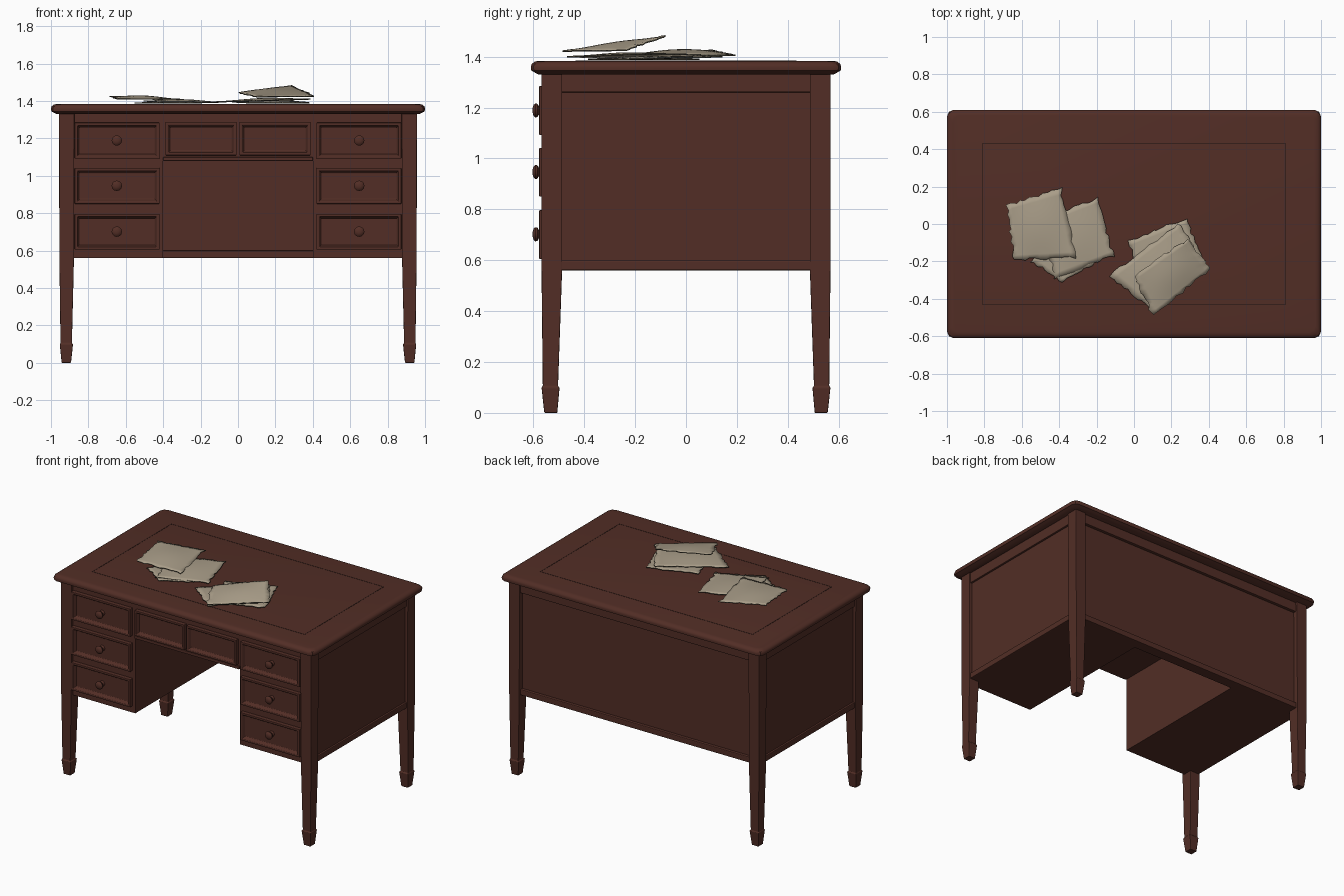
import bpy, bmesh, math, random
from mathutils import Vector

random.seed(4)
if "Cube" in bpy.data.objects:
    bpy.data.objects.remove(bpy.data.objects["Cube"], do_unlink=True)


def material(name, rgb):
    m = bpy.data.materials.new(name)
    m.use_nodes = True
    col = (*rgb, 1)
    m.diffuse_color = col
    bsdf = m.node_tree.nodes["Principled BSDF"]
    bsdf.inputs["Base Color"].default_value = col
    bsdf.inputs["Roughness"].default_value = 0.7
    return m


WOOD = material("mahogany wood", (0.085, 0.027, 0.019))
DARK = material("dark groove", (0.035, 0.013, 0.010))
PAPER = material("aged paper", (0.40, 0.34, 0.25))
EDGE = material("paper edge", (0.07, 0.065, 0.045))


def finish(name, bm, mats, bevel=0, smooth=False):
    bmesh.ops.recalc_face_normals(bm, faces=bm.faces)
    me = bpy.data.meshes.new(name)
    bm.to_mesh(me)
    bm.free()
    ob = bpy.data.objects.new(name, me)
    bpy.context.collection.objects.link(ob)
    for m in mats:
        me.materials.append(m)
    if bevel:
        mod = ob.modifiers.new("soft edges", "BEVEL")
        mod.width, mod.segments = bevel, 2
    if smooth:
        bpy.ops.object.select_all(action="DESELECT")
        ob.select_set(True)
        bpy.context.view_layer.objects.active = ob
        bpy.ops.object.shade_smooth_by_angle(angle=math.radians(35))
    return ob


def box_mesh(x, y, z):
    bm = bmesh.new()
    bmesh.ops.create_cube(bm, size=1)
    for v in bm.verts:
        v.co = Vector([(lo + hi) / 2 + c * abs(hi - lo)
                       for c, (lo, hi) in zip(v.co, (x, y, z))])
    return bm


def box(name, x, y, z, mat=WOOD, bevel=0):
    return finish(name, box_mesh(x, y, z), [mat], bevel)


def loft(name, rings, smooth=False):
    """Skin a stack of equal-length point rings and cap both ends."""
    bm = bmesh.new()
    loops = [[bm.verts.new(p) for p in ring] for ring in rings]
    for a, b in zip(loops, loops[1:]):
        for i in range(len(a)):
            j = (i + 1) % len(a)
            bm.faces.new((a[i], a[j], b[j], b[i]))
    bm.faces.new(loops[0])
    bm.faces.new(loops[-1])
    return finish(name, bm, [WOOD], 0, smooth)


# Table top: moulded edge, clipped corners
def top_ring(inset, z, clip=0.035):
    x, y = 1.0 - inset, 0.61 - inset
    quarter = [(x, y - clip), (x - clip * 0.3, y - clip * 0.3), (x - clip, y)]
    pts = quarter + [(-a, b) for a, b in reversed(quarter)]
    pts += [(-a, -b) for a, b in quarter] + [(a, -b) for a, b in reversed(quarter)]
    return [(a, b, z) for a, b in pts]


loft("table_top", [top_ring(i, z) for i, z in (
    (0.03, 1.33), (0.012, 1.34), (0.002, 1.345), (0, 1.36),
    (0.004, 1.372), (0.016, 1.381), (0.03, 1.384))], smooth=True)
for s in (-1, 1):
    box("top_groove_side", (s * 0.808, s * 0.814), (-0.43, 0.43), (1.38, 1.385), DARK)
    box("top_groove_end", (-0.814, 0.814), (s * 0.428, s * 0.434), (1.38, 1.385), DARK)

# Tapered legs with pointed feet: height, inner x, outer x, inner y, outer y
LEG = ((0, 0.893, 0.943, 0.506, 0.557), (0.10, 0.882, 0.953, 0.497, 0.568),
       (0.105, 0.888, 0.949, 0.503, 0.563), (0.56, 0.877, 0.955, 0.487, 0.568),
       (1.335, 0.875, 0.957, 0.487, 0.568))
for sx in (-1, 1):
    for sy in (-1, 1):
        leg = loft("back_leg" if sy > 0 else "front_leg",
                   [[(sx * x, sy * y, z) for x, y in ((a, c), (b, c), (b, d), (a, d))]
                    for z, a, b, c, d in LEG])
        mod = leg.modifiers.new("soft edges", "BEVEL")
        mod.width, mod.segments = 0.006, 2


# Sunk drawer front
def drawer(name, x, z):
    bm = box_mesh(x, (-0.577, -0.53), z)
    front = min(bm.faces, key=lambda f: f.calc_center_median().y)
    bmesh.ops.inset_region(bm, faces=[front], thickness=0.02)
    bmesh.ops.inset_region(bm, faces=[front], thickness=0.016, depth=-0.022)
    finish(name, bm, [WOOD], 0.003)


# Turned knob: distance forward and radius
def knob(x, z):
    profile = ((-0.55, 0.02), (-0.562, 0.018), (-0.568, 0.014), (-0.578, 0.016),
               (-0.584, 0.026), (-0.592, 0.028), (-0.599, 0.022), (-0.603, 0.009))
    loft("drawer_knob", [[(x + r * math.cos(t * math.tau / 12), y,
                           z + r * math.sin(t * math.tau / 12)) for t in range(12)]
                         for y, r in profile], smooth=True)


# Pedestals, side frames and stacked drawers
for s in (-1, 1):
    box("pedestal", (s * 0.40, s * 0.935), (-0.55, 0.535), (0.56, 1.335))
    box("side_top_rail", (s * 0.92, s * 0.948), (-0.5, 0.5), (1.26, 1.335), bevel=0.005)
    box("side_bottom_rail", (s * 0.92, s * 0.948), (-0.5, 0.5), (0.56, 0.60), bevel=0.005)
    for z in (0.605, 0.85, 1.092):
        drawer("side_drawer", (s * 0.42, s * 0.873), (z, z + 0.192))
        knob(s * 0.648, z + 0.097)
    drawer("centre_drawer", (s * 0.008, s * 0.388), (1.11, 1.285))

# Knee space: drawer case above, closed panel behind
box("centre_case", (-0.41, 0.41), (-0.55, 0.535), (1.08, 1.335))
box("apron_lip", (-0.40, 0.40), (-0.56, -0.53), (1.08, 1.10), bevel=0.003)
box("back_panel", (-0.41, 0.41), (0.50, 0.535), (0.56, 1.10))
box("back_top_rail", (-0.885, 0.885), (0.52, 0.555), (1.265, 1.335), bevel=0.005)
box("back_bottom_rail", (-0.885, 0.885), (0.48, 0.555), (0.56, 0.60), bevel=0.005)


# Ragged, slightly curled paper sheet spanning four corners
def sheet(corners, bow):
    n = 12
    a, b, c, d = (Vector(p) for p in corners)
    bm = bmesh.new()
    grid = []
    for i in range(n + 1):
        row = []
        for j in range(n + 1):
            u, v = i / n, j / n
            p = a.lerp(b, u).lerp(d.lerp(c, u), v)
            p.z += bow * math.sin(math.pi * u) * math.sin(math.pi * v)
            if i in (0, n) or j in (0, n):
                p.x += random.uniform(-0.008, 0.008)
                p.y += random.uniform(-0.008, 0.008)
            row.append(bm.verts.new(p))
        grid.append(row)
    for i in range(n):
        for j in range(n):
            bm.faces.new((grid[i][j], grid[i + 1][j], grid[i + 1][j + 1], grid[i][j + 1]))
    ob = finish("paper_sheet", bm, [PAPER, EDGE], smooth=True)
    mod = ob.modifiers.new("thickness", "SOLIDIFY")
    mod.thickness, mod.offset, mod.material_offset_rim = 0.006, 0, 1


# Left pile, lowest sheet first
sheet(((-0.55, -0.20, 1.39), (-0.38, -0.31, 1.39), (-0.19, -0.20, 1.39), (-0.36, 0.06, 1.39)), 0.004)
sheet(((-0.42, -0.29, 1.395), (-0.11, -0.17, 1.392), (-0.20, 0.14, 1.40), (-0.50, 0.02, 1.40)), 0.010)
sheet(((-0.64, -0.19, 1.41), (-0.31, -0.18, 1.41), (-0.39, 0.19, 1.405), (-0.68, 0.10, 1.425)), 0.014)
# Right pile, top sheet tipped up at the back
sheet(((0.06, -0.39, 1.39), (0.39, -0.26, 1.39), (0.28, 0.03, 1.40), (-0.03, -0.09, 1.395)), 0.006)
sheet(((-0.13, -0.28, 1.395), (0.09, -0.46, 1.40), (0.38, -0.22, 1.41), (0.24, 0.0, 1.41)), 0.010)
sheet(((0.0, -0.28, 1.445), (0.10, -0.49, 1.422), (0.41, -0.24, 1.425), (0.29, -0.08, 1.482)), 0.012)
